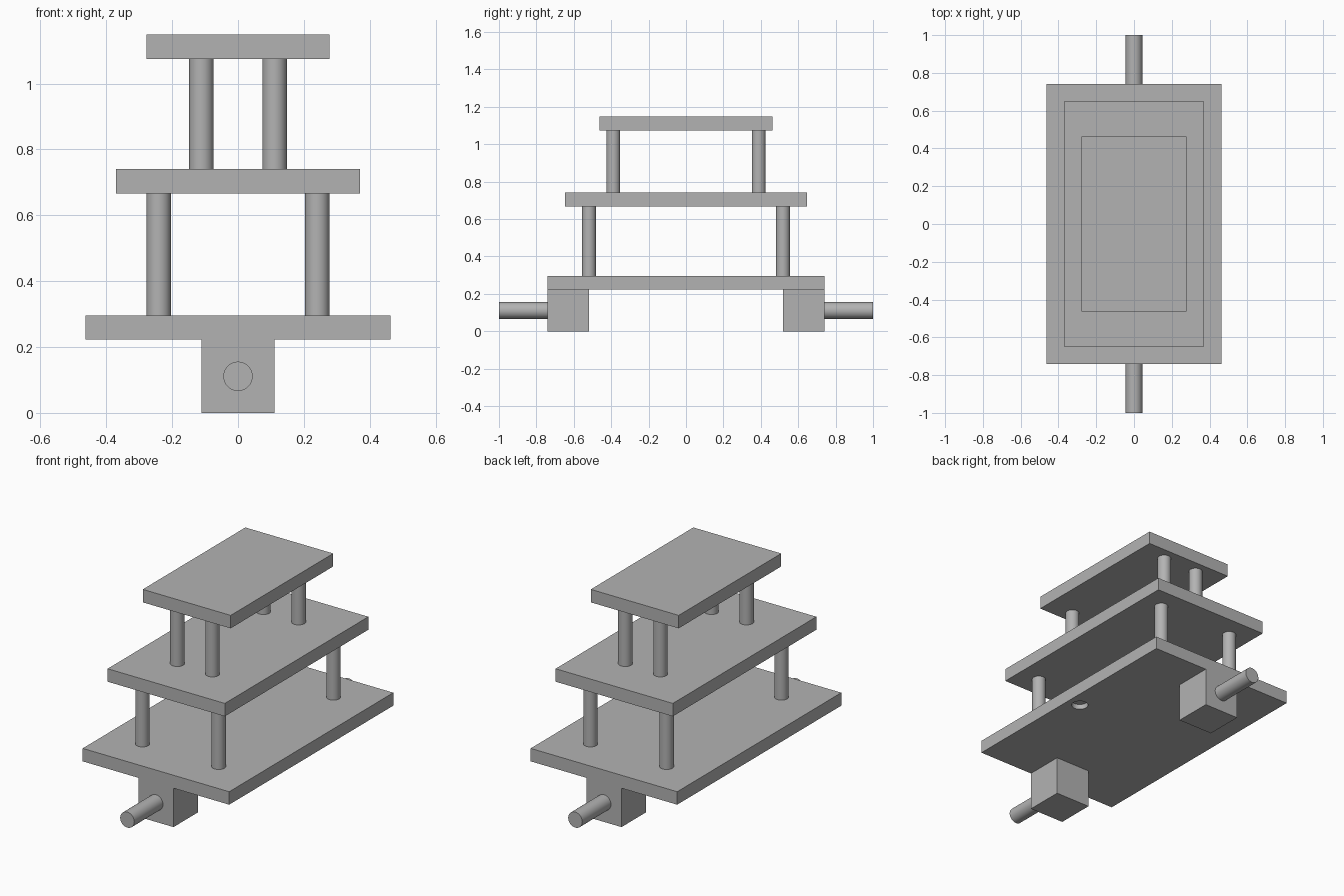
import bpy
import math

if "Cube" in bpy.data.objects:
    bpy.data.objects.remove(bpy.data.objects["Cube"], do_unlink=True)

U = 2 / 54  # one design unit; the whole model is 54 units long

grey = bpy.data.materials.new("plain grey")
grey.use_nodes = True
grey.diffuse_color = (0.45, 0.45, 0.45, 1)
grey.node_tree.nodes["Principled BSDF"].inputs["Base Color"].default_value = grey.diffuse_color


def finish(name):
    obj = bpy.context.object
    obj.name = name
    obj.data.materials.append(grey)
    return obj


def box(name, x, y, z, width, length, height):
    """Box centred on x, y with its underside at z."""
    bpy.ops.mesh.primitive_cube_add(size=1, location=(x * U, y * U, (z + height / 2) * U))
    obj = finish(name)
    obj.scale = (width * U, length * U, height * U)
    bpy.ops.object.transform_apply(location=False, rotation=False, scale=True)
    return obj


def rod(name, x, y, z, radius, length, tilt=0):
    """Smooth cylinder centred on the given point."""
    bpy.ops.mesh.primitive_cylinder_add(
        vertices=48, radius=radius * U, depth=length * U,
        location=(x * U, y * U, z * U), rotation=(tilt, 0, 0))
    obj = finish(name)
    bpy.ops.object.shade_smooth_by_angle(angle=math.radians(30))
    return obj


# Three stacked plates
base = box("base_plate", 0, 0, 6, 25, 40, 2)
box("middle_plate", 0, 0, 18, 20, 35, 2)
box("top_plate", 0, 0, 29, 15, 25, 2)

# Shallow round recess under the base plate
cutter = rod("recess_cutter", 10.4, 0, 6, 1.2, 1.6)
cutter.hide_render = True
recess = base.modifiers.new("recess", "BOOLEAN")
recess.operation = "DIFFERENCE"
recess.solver = "EXACT"
recess.object = cutter
bpy.context.view_layer.objects.active = base
bpy.ops.object.modifier_apply(modifier=recess.name)
bpy.data.objects.remove(cutter, do_unlink=True)

# Posts at the corners, and a foot block with an axle at each end
for end, sy in (("front", -1), ("back", 1)):
    for side, sx in (("right", -1), ("left", 1)):
        rod(f"lower_post_{end}_{side}", sx * 6.5, sy * 14, 13, 1, 10)
        rod(f"upper_post_{end}_{side}", sx * 3, sy * 10.5, 24.5, 1, 9)
    box(f"{end}_block", 0, sy * 17, 0, 6, 6, 6)
    rod(f"{end}_axle", 0, sy * 23.5, 3, 1.2, 7, math.pi / 2)
